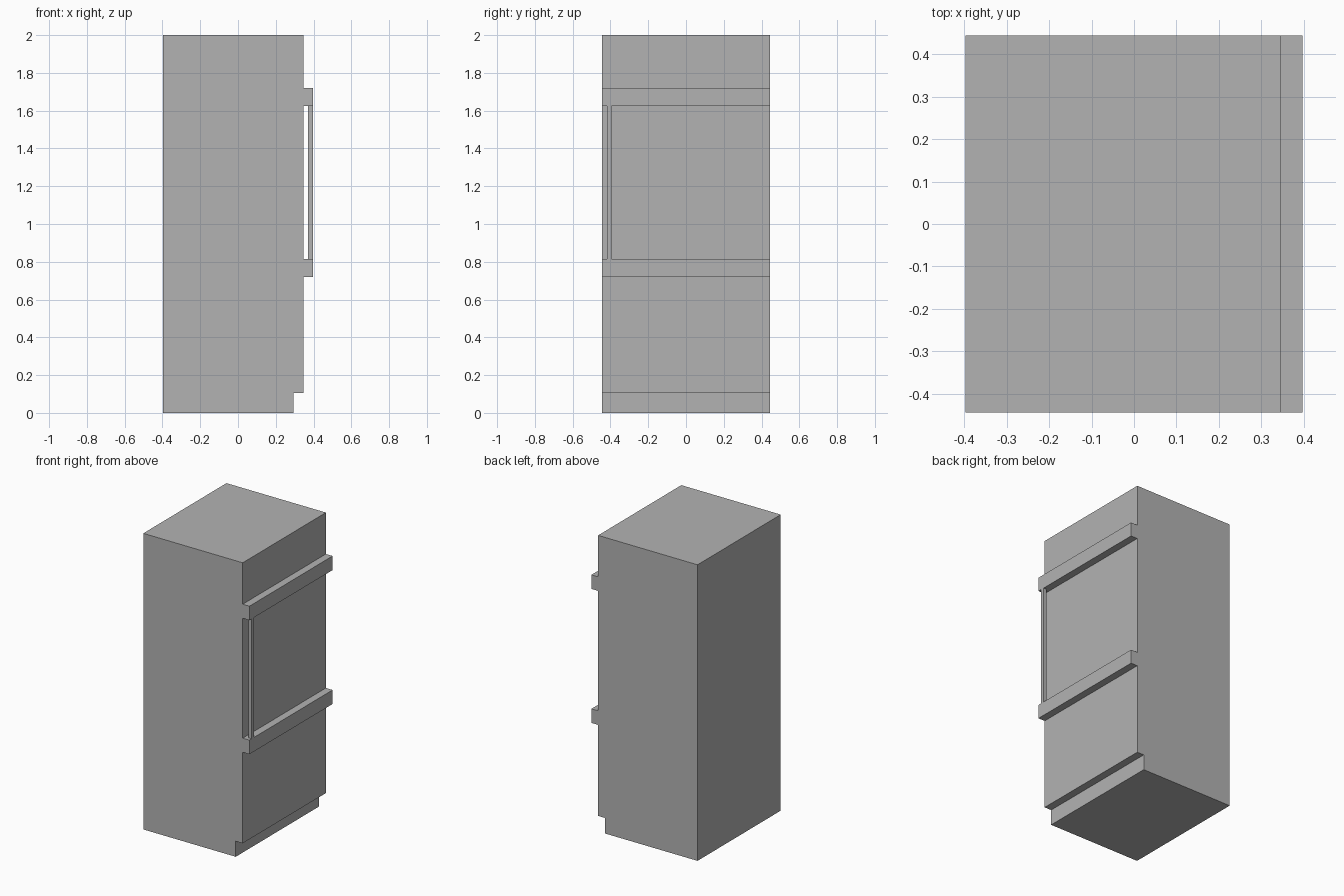
import bpy
import bmesh

default = bpy.data.objects.get("Cube")
if default:
    bpy.data.objects.remove(default, do_unlink=True)

# One plain grey for the whole cabinet
grey = bpy.data.materials.new("light_grey")
grey.use_nodes = True
colour = (0.45, 0.45, 0.45, 1)
grey.diffuse_color = colour
grey.node_tree.nodes["Principled BSDF"].inputs["Base Color"].default_value = colour


def extrude_profile(name, profile, y_min, y_max):
    """Extrude a closed x-z outline along y into a solid object."""
    bm = bmesh.new()
    face = bm.faces.new([bm.verts.new((x, y_min, z)) for x, z in profile])
    result = bmesh.ops.extrude_face_region(bm, geom=[face])
    moved = [v for v in result["geom"] if isinstance(v, bmesh.types.BMVert)]
    bmesh.ops.translate(bm, verts=moved, vec=(0, y_max - y_min, 0))
    bmesh.ops.recalc_face_normals(bm, faces=bm.faces)
    mesh = bpy.data.meshes.new(name)
    bm.to_mesh(mesh)
    bm.free()
    mesh.materials.append(grey)
    obj = bpy.data.objects.new(name, mesh)
    bpy.context.collection.objects.link(obj)
    return obj


back, plinth, door, rail = -0.397, 0.294, 0.346, 0.396
half_depth = 0.444
plinth_top = 0.105
rails = [(0.72, 0.815), (1.625, 1.72)]

# Cabinet with recessed plinth and two projecting rails on its door side
outline = [(back, 0), (plinth, 0), (plinth, plinth_top), (door, plinth_top)]
for low, high in rails:
    outline += [(door, low), (rail, low), (rail, high), (door, high)]
outline += [(door, 2), (back, 2)]
extrude_profile("cabinet_body", outline, -half_depth, half_depth)

# Slim upright handle spanning the gap between the rails
handle_in, bottom, top = 0.371, rails[0][1], rails[1][0]
handle = [(handle_in, bottom), (rail, bottom), (rail, top), (handle_in, top)]
extrude_profile("door_handle", handle, -0.419, -0.395)
